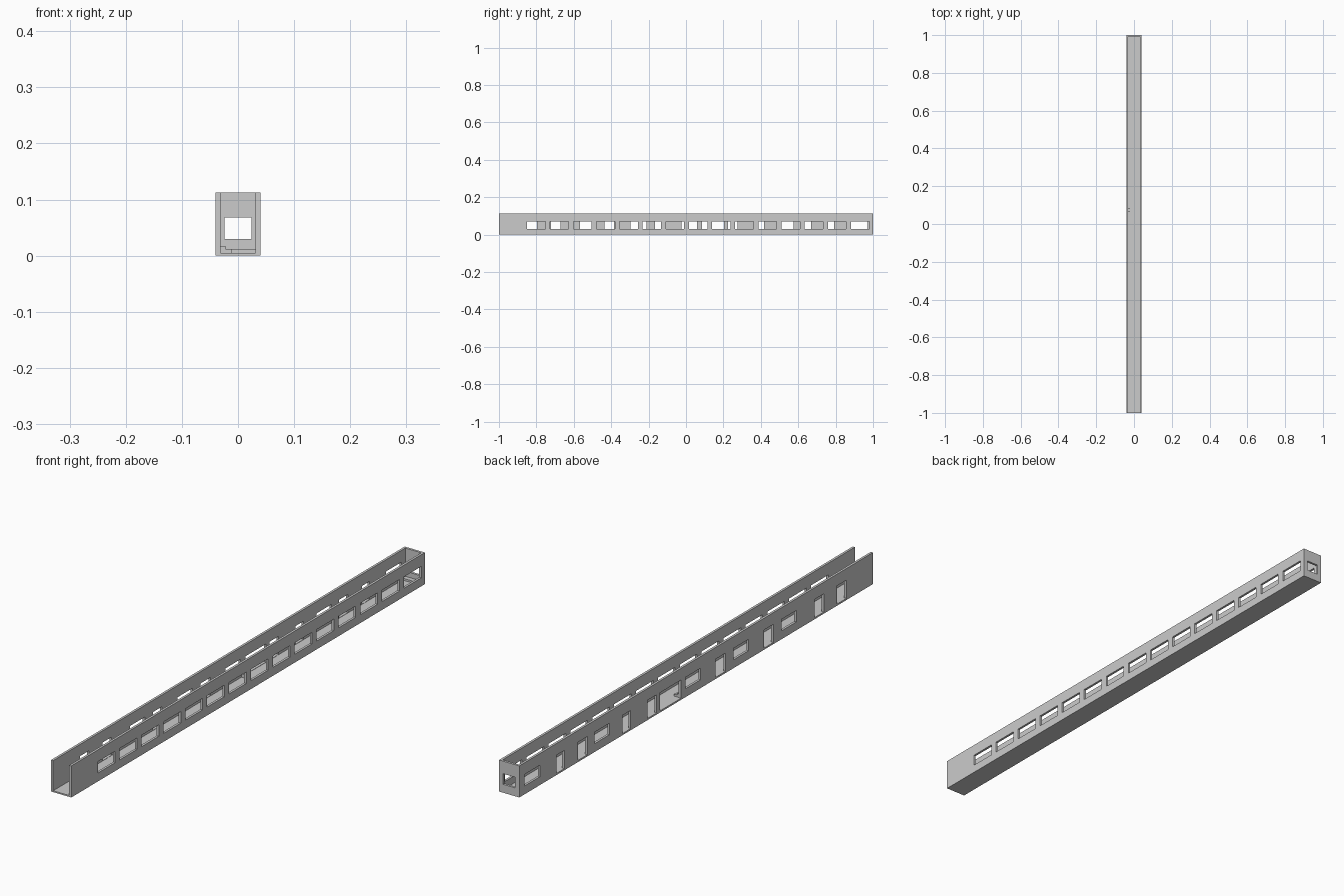
import bpy

if "Cube" in bpy.data.objects:
    bpy.data.objects.remove(bpy.data.objects["Cube"])

W, H, T, FLOOR = 0.04, 0.113, 0.0085, 0.005   # half width, height, wall, floor
SILL, HEAD = 0.03, 0.068                      # window bottom and top


def box(name, x0, x1, y0, y1, z0, z1):
    bpy.ops.mesh.primitive_cube_add(
        size=1, location=((x0 + x1) / 2, (y0 + y1) / 2, (z0 + z1) / 2))
    ob = bpy.context.object
    ob.name = name
    ob.scale = (x1 - x0, y1 - y0, z1 - z0)
    bpy.ops.object.transform_apply(location=True, rotation=True, scale=True)
    return ob


def cut(target, cutters):
    bpy.ops.object.select_all(action='DESELECT')
    for c in cutters:
        c.select_set(True)
    bpy.context.view_layer.objects.active = cutters[0]
    if len(cutters) > 1:
        bpy.ops.object.join()
    cutter = bpy.context.view_layer.objects.active
    cutter.hide_render = True
    mod = target.modifiers.new("openings", 'BOOLEAN')
    mod.operation = 'DIFFERENCE'
    mod.solver = 'EXACT'
    mod.object = cutter
    bpy.context.view_layer.objects.active = target
    bpy.ops.object.modifier_apply(modifier=mod.name)
    bpy.data.objects.remove(cutter, do_unlink=True)


# Long shell, open at the top and at the front end
shell = box("corridor_shell", -W, W, -1, 1, 0, H)
cut(shell, [box("cavity", -W + T, W - T, -1.1, 1 - T, FLOOR, H + 0.1)])

openings = []

# Even row of windows in the right wall
for i in range(15):
    y = -0.85 + i * 0.1237
    openings.append(box("window", W - T - 0.005, W + 0.01, y, y + 0.098, SILL, HEAD + 0.003))

# Windows and doors in the left wall
left_windows = [(0.883, 0.97), (0.49, 0.575), (-0.025, 0.06),
                (-0.297, -0.212), (-0.567, -0.482)]
left_doors = [(0.745, 0.79), (0.615, 0.667), (0.37, 0.416), (0.224, 0.275),
              (0.086, 0.204), (-0.166, -0.11), (-0.437, -0.385),
              (-0.722, -0.67), (-0.85, -0.797)]
for spans, z0, z1 in ((left_windows, SILL, HEAD + 0.003), (left_doors, 0.006, HEAD + 0.003)):
    for y0, y1 in spans:
        openings.append(box("opening", -W - 0.01, -W + T + 0.005, y0, y1, z0, z1))

# Window in the back end wall
openings.append(box("end_window", -0.024, 0.024, 1 - T - 0.005, 1.01, SILL, HEAD))
cut(shell, openings)

# Low steps inside, beside the wide doorway, and a raised strip at the back
box("upper_step", -W + T, -0.022, 0.065, 0.083, FLOOR, 0.017)
box("lower_step", -0.022, -0.011, 0.065, 0.083, FLOOR, 0.012)
box("back_threshold", -W + T, W - T, 0.975, 1 - T, FLOOR, 0.012)
